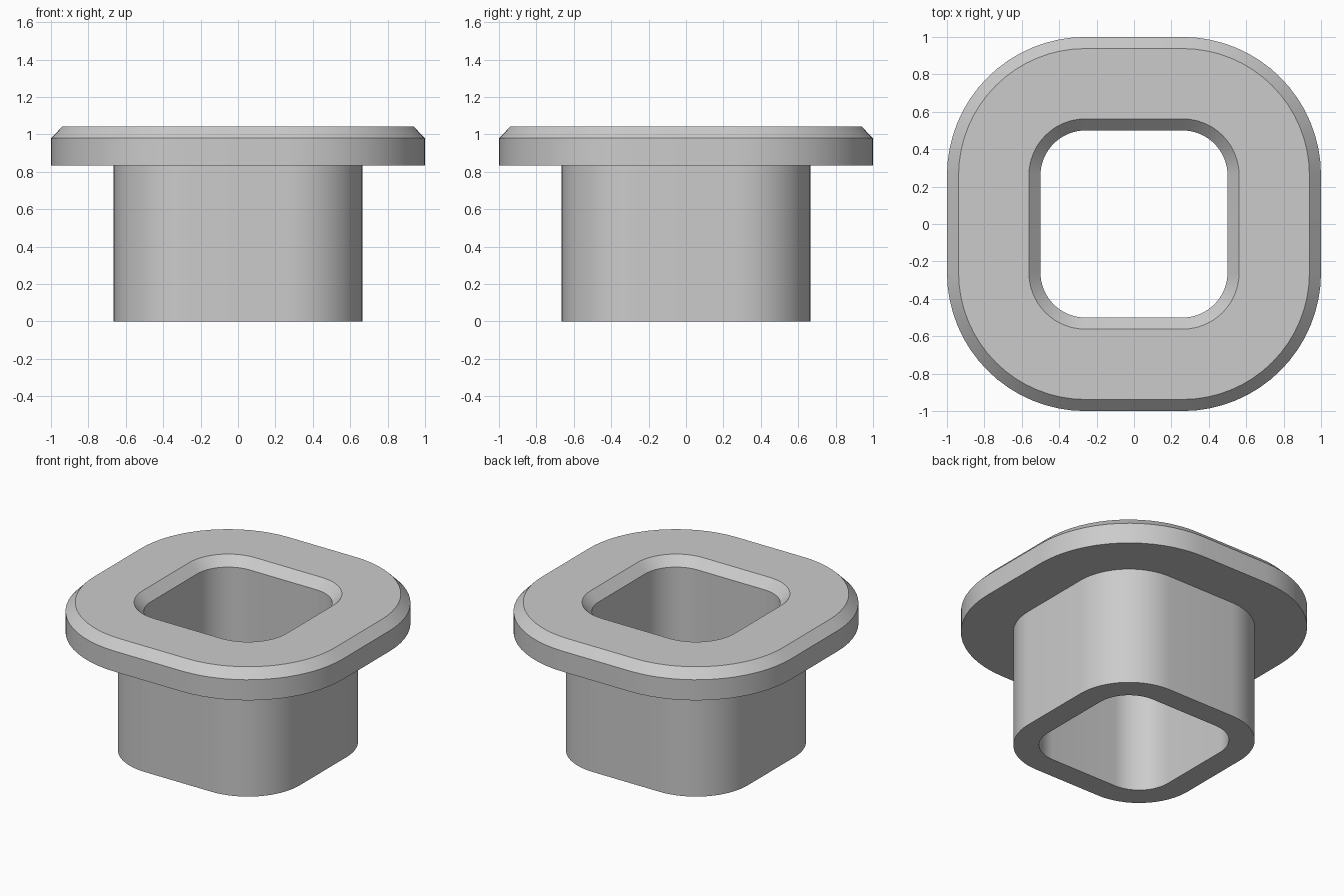
import bpy
import bmesh
from math import sin, cos, radians

cube = bpy.data.objects.get("Cube")
if cube:
    bpy.data.objects.remove(cube, do_unlink=True)

CORNER = 0.26        # arc centre of every rounded corner
STEPS = 16           # segments per corner

# Wall section as (half width, height), going round the solid
SECTION = [
    (0.50, 0.0), (0.665, 0.0),        # bottom rim
    (0.665, 0.835), (1.0, 0.835),     # sleeve wall, flange underside
    (1.0, 0.98), (0.938, 1.043),      # flange edge and chamfer
    (0.562, 1.043), (0.50, 0.98),     # flange top and hole chamfer
]


def rounded_square(bm, half, z):
    """Ring of vertices: a square whose corners share the same arc centres."""
    ring = []
    for quarter in range(4):
        mid = radians(45 + 90 * quarter)
        cx = CORNER if cos(mid) > 0 else -CORNER
        cy = CORNER if sin(mid) > 0 else -CORNER
        for i in range(STEPS + 1):
            a = radians(90 * (quarter + i / STEPS))
            r = half - CORNER
            ring.append(bm.verts.new((cx + r * cos(a), cy + r * sin(a), z)))
    return ring


# Flanged sleeve, lofted through the section and closed on itself
bm = bmesh.new()
rings = [rounded_square(bm, half, z) for half, z in SECTION]
for k, low in enumerate(rings):
    high = rings[(k + 1) % len(rings)]
    for i in range(len(low)):
        j = (i + 1) % len(low)
        bm.faces.new((low[i], low[j], high[j], high[i]))
bmesh.ops.recalc_face_normals(bm, faces=bm.faces)
mesh = bpy.data.meshes.new("flanged_sleeve")
bm.to_mesh(mesh)
bm.free()
sleeve = bpy.data.objects.new("flanged_sleeve", mesh)
bpy.context.collection.objects.link(sleeve)

# Plain grey material
grey = bpy.data.materials.new("light_grey")
grey.use_nodes = True
colour = (0.6, 0.6, 0.6, 1.0)
grey.diffuse_color = colour
grey.node_tree.nodes["Principled BSDF"].inputs["Base Color"].default_value = colour
mesh.materials.append(grey)

# Smooth corners, crisp edges
bpy.ops.object.select_all(action="DESELECT")
sleeve.select_set(True)
bpy.context.view_layer.objects.active = sleeve
bpy.ops.object.shade_smooth_by_angle(angle=radians(30))
